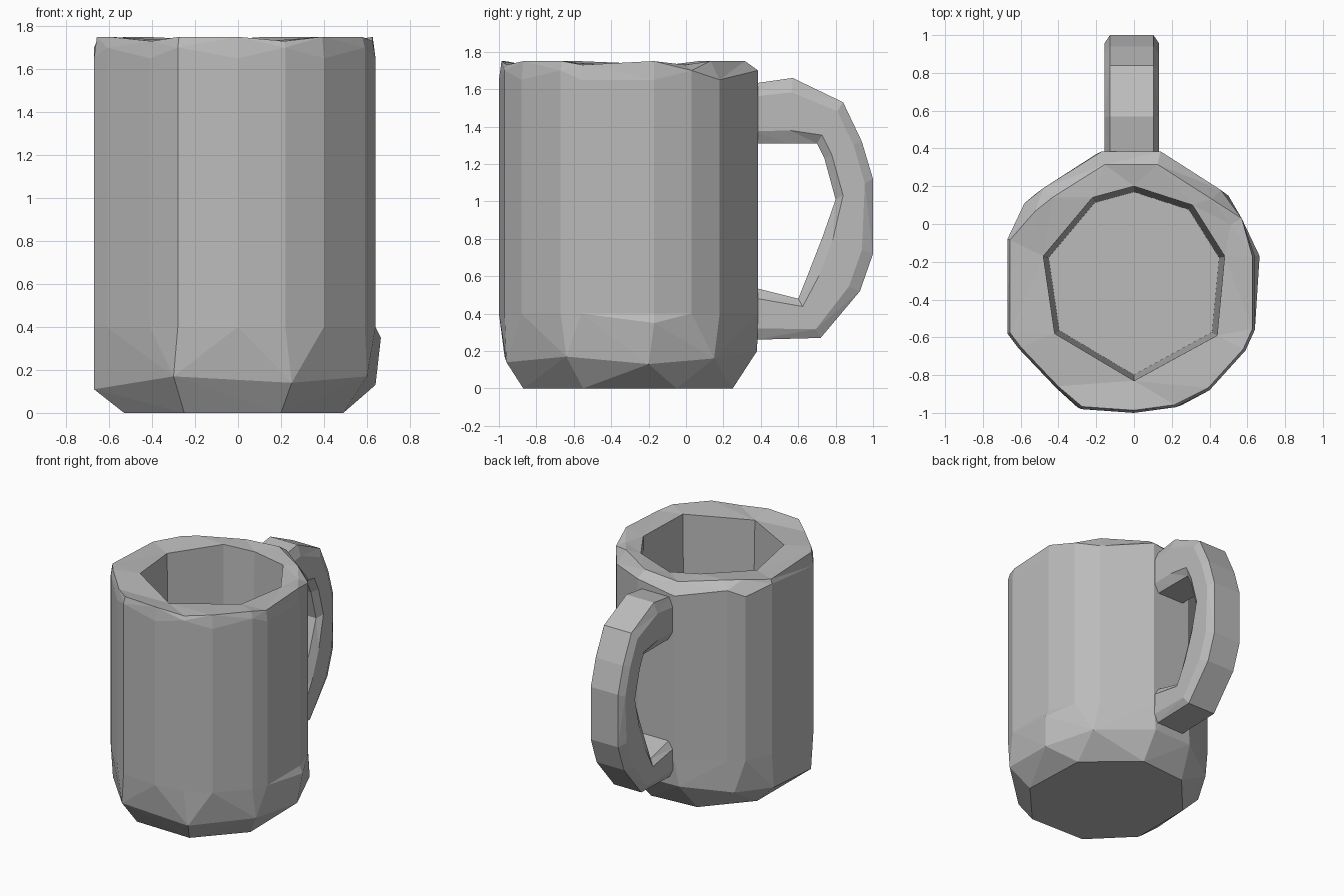
import bpy
import bmesh

cube = bpy.data.objects.get("Cube")
if cube:
    bpy.data.objects.remove(cube)

grey = bpy.data.materials.new("plain grey")
grey.use_nodes = True
GREY = (0.5, 0.5, 0.5, 1)
grey.diffuse_color = GREY
grey.node_tree.nodes["Principled BSDF"].inputs["Base Color"].default_value = GREY

CX, CY = -0.01, -0.31
SEAM = 0.40

# Footprints of the mug, counter-clockwise from above
OUTER = [(0.64, -0.17), (0.57, 0.03), (0.46, 0.18), (0.14, 0.385), (-0.17, 0.385),
         (-0.48, 0.19), (-0.58, 0.11), (-0.67, -0.08), (-0.67, -0.58), (-0.61, -0.66),
         (-0.41, -0.87), (-0.28, -0.98), (0, -1), (0.22, -0.97), (0.4, -0.88),
         (0.59, -0.67), (0.64, -0.56)]
INNER = [(0.48, -0.17), (0.31, 0.1), (0, 0.2), (-0.22, 0.14),
         (-0.48, -0.17), (-0.42, -0.58), (0, -0.83), (0.44, -0.59)]


def finish(name, bm):
    bmesh.ops.recalc_face_normals(bm, faces=bm.faces[:])
    mesh = bpy.data.meshes.new(name)
    bm.to_mesh(mesh)
    bm.free()
    mesh.materials.append(grey)
    obj = bpy.data.objects.new(name, mesh)
    bpy.context.collection.objects.link(obj)
    return obj


def scaled(p, s):
    return CX + (p[0] - CX) * s, CY + (p[1] - CY) * s


def ring(bm, points):
    return [bm.verts.new(p) for p in points]


def bridge(bm, a, b):
    n = len(a)
    return [bm.faces.new((a[i], a[(i + 1) % n], b[(i + 1) % n], b[i])) for i in range(n)]


# Hollow wall with a chipped shoulder and faceted rim
bm = bmesh.new()
low = ring(bm, [(x, y, SEAM) for x, y in OUTER])
shoulder = ring(bm, [(x, y, 1.65 + 0.05 * (i % 2)) for i, (x, y) in enumerate(OUTER)])
lip = ring(bm, [(*scaled(p, 0.98 if p[1] < 0 else 0.9), 1.75 - 0.02 * (i % 3 == 1))
                for i, p in enumerate(OUTER)])
mouth = ring(bm, [(x, y, 1.72 + 0.02 * (i % 2)) for i, (x, y) in enumerate(INNER)])
well = ring(bm, [(*scaled(p, 0.94), SEAM) for p in INNER])
bridge(bm, low, shoulder)
bmesh.ops.triangulate(bm, faces=bridge(bm, shoulder, lip))
bridge(bm, mouth, well)
rim_edges = []
for loop in (lip, mouth):
    for i, v in enumerate(loop):
        pair = (v, loop[(i + 1) % len(loop)])
        rim_edges.append(bm.edges.get(pair) or bm.edges.new(pair))
bmesh.ops.triangle_fill(bm, edges=rim_edges, use_beauty=True, normal=(0, 0, 1))
finish("mug_wall", bm)

# Solid faceted base, whose top is the floor of the mug
bm = bmesh.new()
ring(bm, [(x, y, SEAM) for x, y in OUTER])
ring(bm, [(-0.67, -0.55, 0.11), (-0.3, -0.97, 0.17), (0.25, -0.96, 0.14), (0.6, -0.64, 0.17),
          (0.64, -0.2, 0.13), (0.5, 0.15, 0.16), (0.12, 0.38, 0.2), (-0.2, 0.37, 0.2),
          (-0.52, 0.16, 0.16), (-0.67, -0.1, 0.14), (0.665, -0.17, 0.35)])
ring(bm, [(-0.53, -0.58, 0), (-0.25, -0.86, 0), (0.2, -0.87, 0), (0.49, -0.55, 0),
          (0.47, -0.05, 0), (0.12, 0.25, 0), (-0.25, 0.22, 0), (-0.53, -0.1, 0)])
bmesh.ops.convex_hull(bm, input=bm.verts[:])
finish("mug_base", bm)

# Handle: paired outer and inner (y, z) stations with a chamfered section
STATIONS = [((0.36, 1.63), (0.36, 1.31)), ((0.57, 1.66), (0.55, 1.31)),
            ((0.84, 1.53), (0.7, 1.31)), ((0.94, 1.32), (0.74, 1.23)),
            ((1, 1.12), (0.8, 1.01)), ((1, 0.72), (0.73, 0.81)),
            ((0.93, 0.52), (0.66, 0.63)), ((0.72, 0.27), (0.6, 0.48)),
            ((0.36, 0.26), (0.36, 0.54))]
SECTION = [(-0.115, 0), (0.115, 0), (0.145, 0.22), (0.145, 0.8),
           (0.11, 1), (-0.11, 1), (-0.145, 0.8), (-0.145, 0.22)]
bm = bmesh.new()
rings = [ring(bm, [(x - 0.012, o[0] + (i[0] - o[0]) * t, o[1] + (i[1] - o[1]) * t)
                   for x, t in SECTION]) for o, i in STATIONS]
for a, b in zip(rings, rings[1:]):
    bridge(bm, a, b)
bm.faces.new(rings[0])
bm.faces.new(rings[-1])
bmesh.ops.triangulate(bm, faces=bm.faces[:])
finish("mug_handle", bm)
